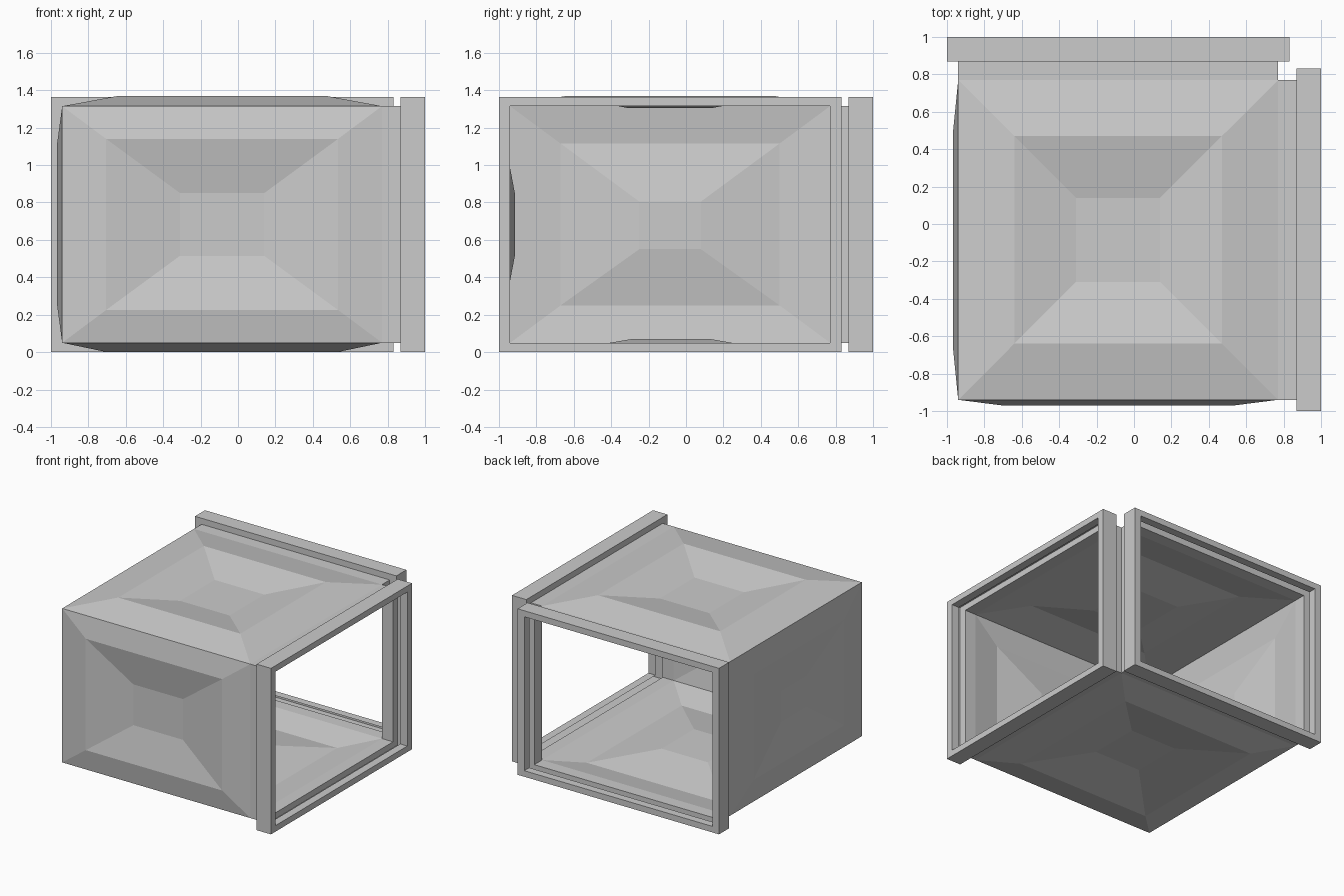
import bpy, bmesh
from mathutils import Vector

if "Cube" in bpy.data.objects:
    bpy.data.objects.remove(bpy.data.objects["Cube"])

LO, HI = -0.94, 0.77        # room extents in x and y
BOT, TOP = 0.05, 1.315      # room extents in z


def loops_to_object(name, rings, outward, cap):
    """Bridge successive four-point rings into one flat-shaded sheet."""
    bm = bmesh.new()
    loops = [[bm.verts.new(p) for p in ring] for ring in rings]
    for a, b in zip(loops, loops[1:]):
        for i in range(4):
            j = (i + 1) % 4
            bm.faces.new((a[i], a[j], b[j], b[i]))
    if cap:
        bm.faces.new(loops[-1])
    # make the first face look away from the room
    bm.normal_update()
    bm.faces.ensure_lookup_table()
    if bm.faces[0].normal.dot(Vector(outward)) < 0:
        bmesh.ops.reverse_faces(bm, faces=bm.faces[:])
    mesh = bpy.data.meshes.new(name)
    bm.to_mesh(mesh)
    bm.free()
    obj = bpy.data.objects.new(name, mesh)
    bpy.context.collection.objects.link(obj)
    return obj


def rect(axis, depth, u0, u1, v0, v1):
    """Rectangle across the given axis; u and v are the remaining axes in order."""
    pts = []
    for u, v in ((u0, v0), (u1, v0), (u1, v1), (u0, v1)):
        p = [u, v]
        p.insert(axis, depth)
        pts.append(p)
    return pts


def panel(name, axis, outward, *rings):
    loops_to_object(name, [rect(axis, *r) for r in rings], outward, True)


# Dented panels: outer edge, raised ring, sunken centre
panel("front_wall", 1, (0, -1, 0),
      (LO, LO, HI, BOT, TOP),
      (-0.97, -0.705, 0.535, 0.225, 1.14),
      (-0.915, -0.31, 0.14, 0.515, 0.85))
panel("left_wall", 0, (-1, 0, 0),
      (LO, LO, HI, BOT, TOP),
      (-0.967, -0.67, 0.50, 0.25, 1.115),
      (-0.92, -0.25, 0.08, 0.55, 0.805))
panel("ceiling", 2, (0, 0, 1),
      (TOP, LO, HI, LO, HI),
      (1.37, -0.64, 0.47, -0.64, 0.47),
      (1.305, -0.31, 0.14, -0.31, 0.14))
panel("floor", 2, (0, 0, -1),
      (BOT, LO, HI, LO, HI),
      (0.0, -0.70, 0.53, -0.70, 0.53),
      (0.07, -0.29, 0.13, -0.29, 0.13))

# Door collars: neck, back flange, outer side, front face, inner lip
profile = [(0.77, 0), (0.87, 0), (0.87, 0.055), (1.0, 0.055), (1.0, 0), (0.935, 0)]
for name, axis in (("right_door_frame", 0), ("back_door_frame", 1)):
    rings = [rect(axis, d, LO - o * 1.1, HI + o * 1.1, BOT - o * 0.9, TOP + o * 0.9)
             for d, o in profile]
    loops_to_object(name, rings, (0, 0, -1), False)
